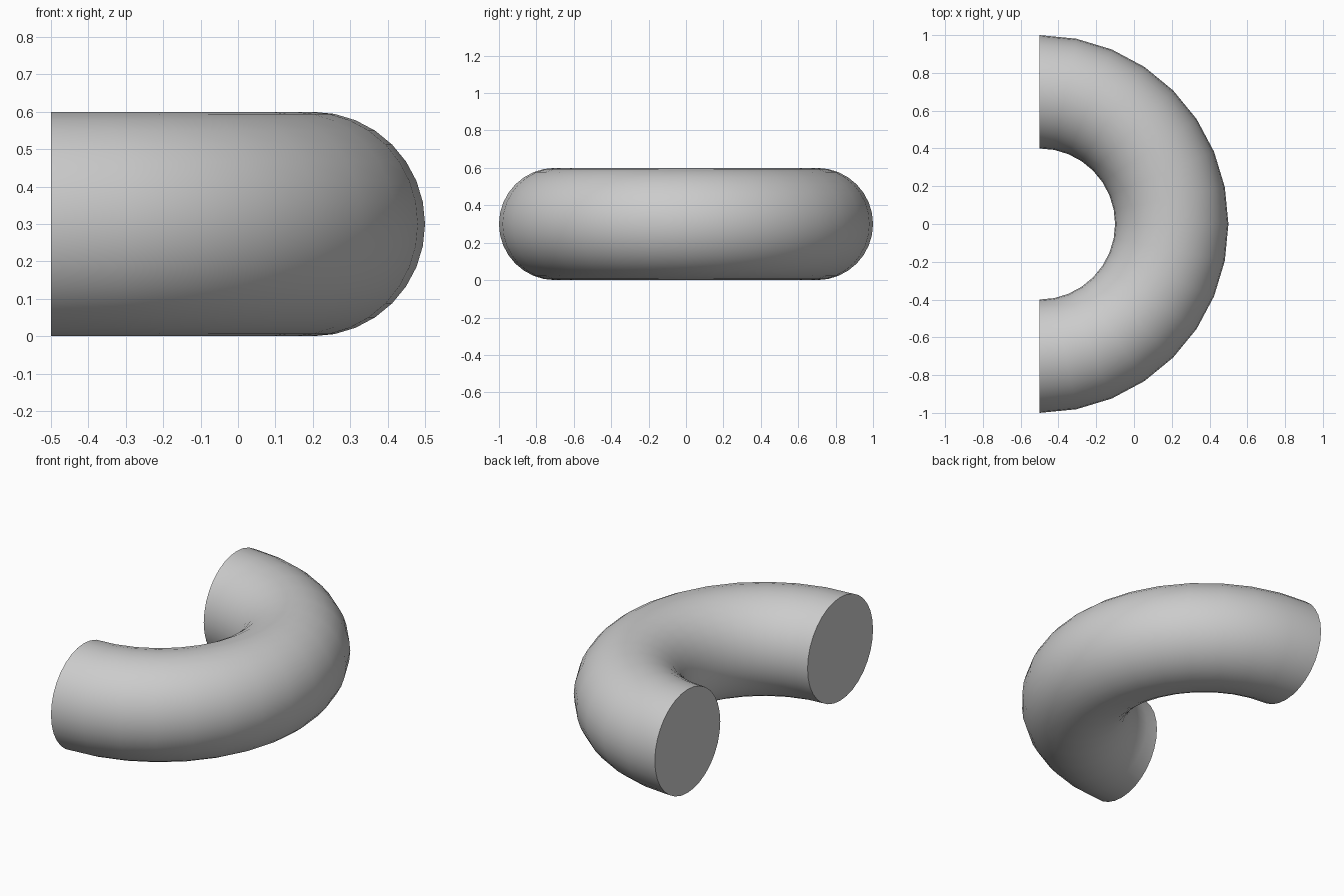
import bpy, bmesh, math
from mathutils import Matrix, Vector

if "Cube" in bpy.data.objects:
    bpy.data.objects.remove(bpy.data.objects["Cube"])

MAJOR, MINOR = 0.7, 0.3
SIDES, STEPS = 32, 16
CENTRE = Vector((-0.5, 0, MINOR))

bm = bmesh.new()

# Round cross-section, standing in the YZ plane at the front end
ring = [bm.verts.new(CENTRE + Vector((0,
                                      -MAJOR + MINOR * math.cos(2 * math.pi * i / SIDES),
                                      MINOR * math.sin(2 * math.pi * i / SIDES))))
        for i in range(SIDES)]
edges = [bm.edges.new((ring[i], ring[(i + 1) % SIDES])) for i in range(SIDES)]

# Sweep the section through half a turn
bmesh.ops.spin(bm, geom=edges, cent=CENTRE, axis=(0, 0, 1),
               angle=math.pi, steps=STEPS, use_duplicate=False)

# Flat end caps
bmesh.ops.holes_fill(bm, edges=[e for e in bm.edges if e.is_boundary], sides=0)
bmesh.ops.recalc_face_normals(bm, faces=bm.faces)

mesh = bpy.data.meshes.new("half_ring_tube")
bm.to_mesh(mesh)
bm.free()
tube = bpy.data.objects.new("half_ring_tube", mesh)
bpy.context.collection.objects.link(tube)

# Smooth sides, crisp cap rims
bpy.context.view_layer.objects.active = tube
tube.select_set(True)
bpy.ops.object.shade_smooth_by_angle(angle=math.radians(40))
